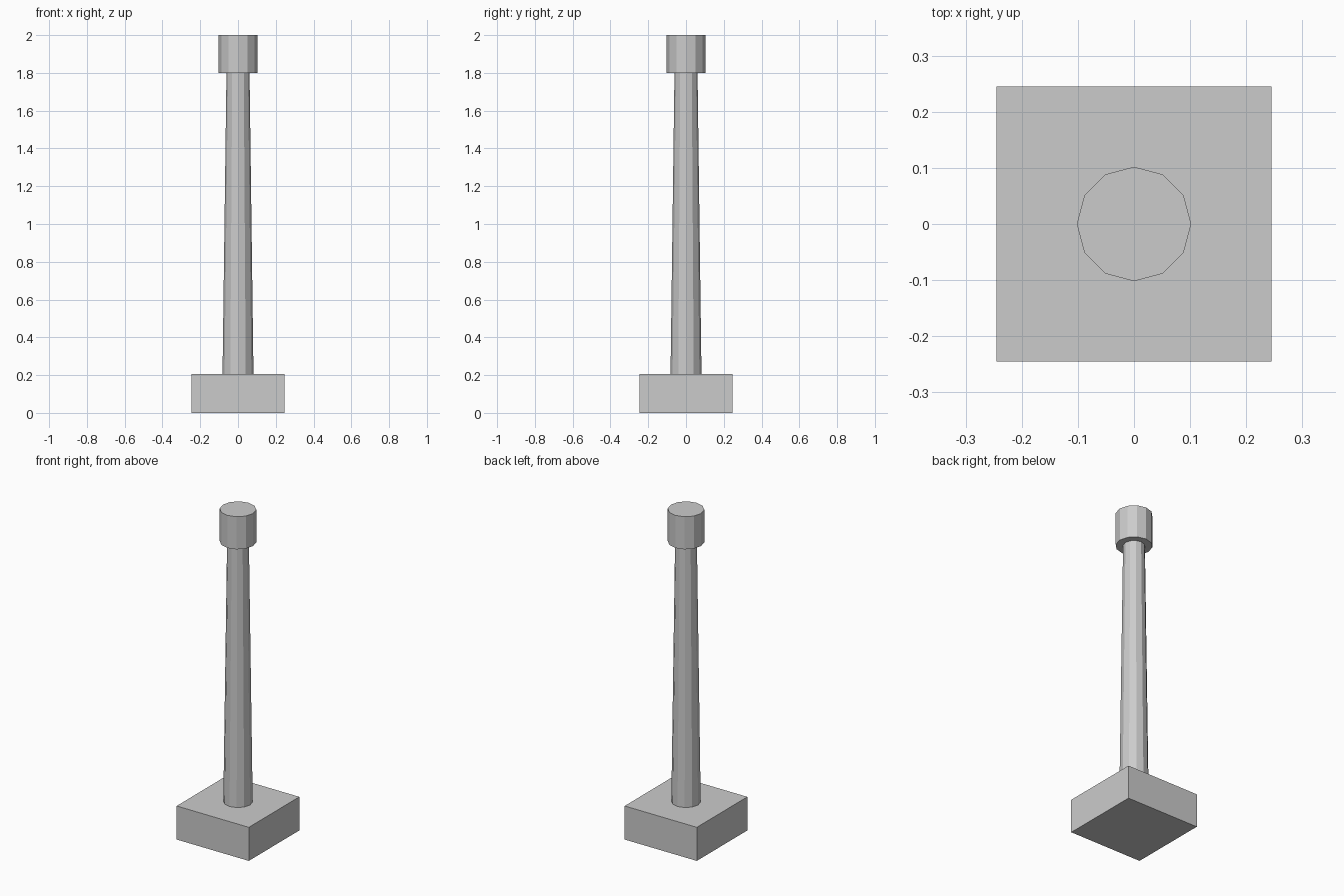
import bpy

if "Cube" in bpy.data.objects:
    bpy.data.objects.remove(bpy.data.objects["Cube"], do_unlink=True)

# Single grey material
GREY = (0.6, 0.6, 0.6, 1)
grey = bpy.data.materials.new("plain grey")
grey.use_nodes = True
grey.diffuse_color = GREY
grey.node_tree.nodes["Principled BSDF"].inputs["Base Color"].default_value = GREY


def finish(name):
    obj = bpy.context.object
    obj.name = name
    obj.data.materials.append(grey)
    return obj


def round_part(name, bottom_radius, top_radius, z0, z1):
    """Flat-sided twelve-sided column between two heights."""
    bpy.ops.mesh.primitive_cone_add(
        vertices=12, radius1=bottom_radius, radius2=top_radius,
        depth=z1 - z0, location=(0, 0, (z0 + z1) / 2))
    return finish(name)


# Square foot
bpy.ops.mesh.primitive_cube_add(size=1, location=(0, 0, 0.103))
bpy.context.object.scale = (0.49, 0.49, 0.206)
finish("square_base")

# Tapered shaft and the wider cap on top
round_part("tapered_shaft", 0.082, 0.061, 0.206, 1.8)
round_part("top_cap", 0.102, 0.102, 1.8, 2.0)
